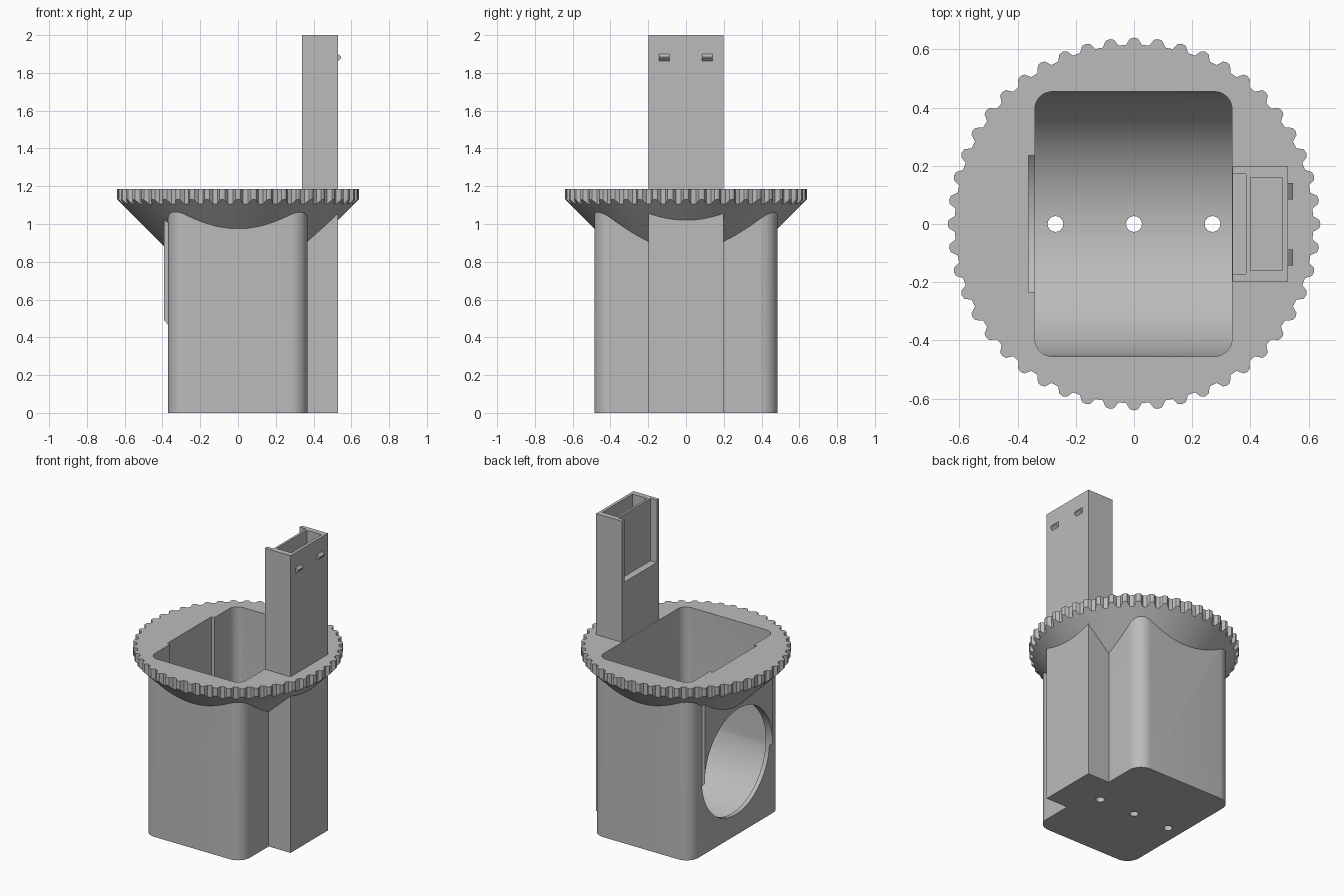
import bpy, bmesh, math
from mathutils import Vector

if "Cube" in bpy.data.objects:
    bpy.data.objects.remove(bpy.data.objects["Cube"])

grey = bpy.data.materials.new("plain grey")
grey.use_nodes = True
COLOUR = (0.5, 0.5, 0.5, 1)
grey.diffuse_color = COLOUR
grey.node_tree.nodes["Principled BSDF"].inputs["Base Color"].default_value = COLOUR


def prism(name, outline, low, high, axis="z"):
    """Extrude an outline along z (points are x, y), x (y, z) or y (x, z)."""
    place = {"z": lambda a, b, h: (a, b, h),
             "x": lambda a, b, h: (h, a, b),
             "y": lambda a, b, h: (a, h, b)}[axis]
    bm = bmesh.new()
    face = bm.faces.new([bm.verts.new(place(a, b, low)) for a, b in outline])
    step = Vector(place(0, 0, high - low))
    grown = bmesh.ops.extrude_face_region(bm, geom=[face])["geom"]
    bmesh.ops.translate(bm, vec=step, verts=[g for g in grown if isinstance(g, bmesh.types.BMVert)])
    bmesh.ops.recalc_face_normals(bm, faces=bm.faces)
    mesh = bpy.data.meshes.new(name)
    bm.to_mesh(mesh)
    bm.free()
    mesh.materials.append(grey)
    ob = bpy.data.objects.new(name, mesh)
    bpy.context.collection.objects.link(ob)
    return ob


def rectangle(x0, x1, y0, y1):
    return [(x0, y0), (x1, y0), (x1, y1), (x0, y1)]


def arc(cx, cy, r, start, end, n):
    return [(cx + r * math.cos(math.radians(start + (end - start) * i / n)),
             cy + r * math.sin(math.radians(start + (end - start) * i / n))) for i in range(n + 1)]


def rounded(x0, x1, y0, y1, r):
    corners = [(x1 - r, y1 - r), (x0 + r, y1 - r), (x0 + r, y0 + r), (x1 - r, y0 + r)]
    return [p for k, (x, y) in enumerate(corners) for p in arc(x, y, r, 90 * k, 90 * k + 90, 10)]


def circle(cx, cy, r, n):
    return arc(cx, cy, r, 0, 360, n)[:-1]


def combine(ob, other, operation):
    mod = ob.modifiers.new(operation.lower(), "BOOLEAN")
    mod.operation, mod.solver, mod.object = operation, "EXACT", other
    bpy.context.view_layer.objects.active = ob
    bpy.ops.object.modifier_apply(modifier=mod.name)
    bpy.data.objects.remove(other)


# Rounded housing
housing = prism("housing", rounded(-0.37, 0.367, -0.485, 0.485, 0.09), 0, 1.15)

# Toothed collar with a conical underside
TEETH = 48
pitch = 2 * math.pi / TEETH
outline = []
for i in range(TEETH):
    for offset, r in ((-0.34, 0.616), (-0.17, 0.637), (0, 0.641), (0.17, 0.637), (0.34, 0.616)):
        a = (i + offset) * pitch
        outline.append((r * math.cos(a), r * math.sin(a)))
collar = prism("collar", outline, 0.85, 1.185)
bpy.ops.mesh.primitive_cone_add(vertices=128, radius1=0.31, radius2=0.71, depth=0.4,
                                location=(0, 0, 1.0))
combine(collar, bpy.context.object, "INTERSECT")
combine(housing, collar, "UNION")

# Thickened wall beside the round opening, chamfered at its lower end
boss = prism("boss", [(-0.35, 0.455), (-0.37, 0.467), (-0.392, 0.49), (-0.392, 1.1), (-0.35, 1.1)],
             -0.36, 0.36, "y")
combine(housing, boss, "UNION")

# Tall hollow tower
combine(housing, prism("tower", rectangle(0.338, 0.53, -0.198, 0.198), 0, 2), "UNION")

# Cavity with a half-round floor
cavity = prism("cavity", rounded(-0.341, 0.337, -0.455, 0.455, 0.06), 0.02, 1.3)
trough = prism("trough", arc(0, 0.5, 0.456, 180, 360, 48) + [(0.456, 1.4), (-0.456, 1.4)],
               -0.6, 0.6, "x")
combine(cavity, trough, "INTERSECT")
combine(housing, cavity, "DIFFERENCE")

# Round side opening and the slide groove above it
combine(housing, prism("opening", circle(0, 0.5, 0.36, 80), -0.6, -0.2, "x"), "DIFFERENCE")
combine(housing, prism("groove", rectangle(-0.363, -0.3, -0.235, 0.235), 0.5, 1.3), "DIFFERENCE")

# Tower pocket and the shallow window on its inner face
combine(housing, prism("pocket", rectangle(0.4, 0.51, -0.16, 0.16), 1.58, 2.1), "DIFFERENCE")
combine(housing, prism("window", rectangle(0.3, 0.385, -0.172, 0.172), 1.58, 2.1), "DIFFERENCE")

# Drain holes in the floor
for x in (-0.27, 0, 0.27):
    combine(housing, prism("drain", circle(x, 0, 0.027, 24), -0.1, 0.3), "DIFFERENCE")

# Snap clips on the outer face of the tower
clips = [prism(side + "_clip", [(0.525, 1.862), (0.53, 1.862), (0.546, 1.878), (0.546, 1.884), (0.53, 1.9), (0.525, 1.9)],
               y - 0.028, y + 0.028, "y") for side, y in (("front", -0.115), ("back", 0.113))]

# Smooth curves, crisp edges
bpy.ops.object.select_all(action="DESELECT")
housing.select_set(True)
bpy.context.view_layer.objects.active = housing
bpy.ops.object.shade_smooth_by_angle(angle=math.radians(20))
